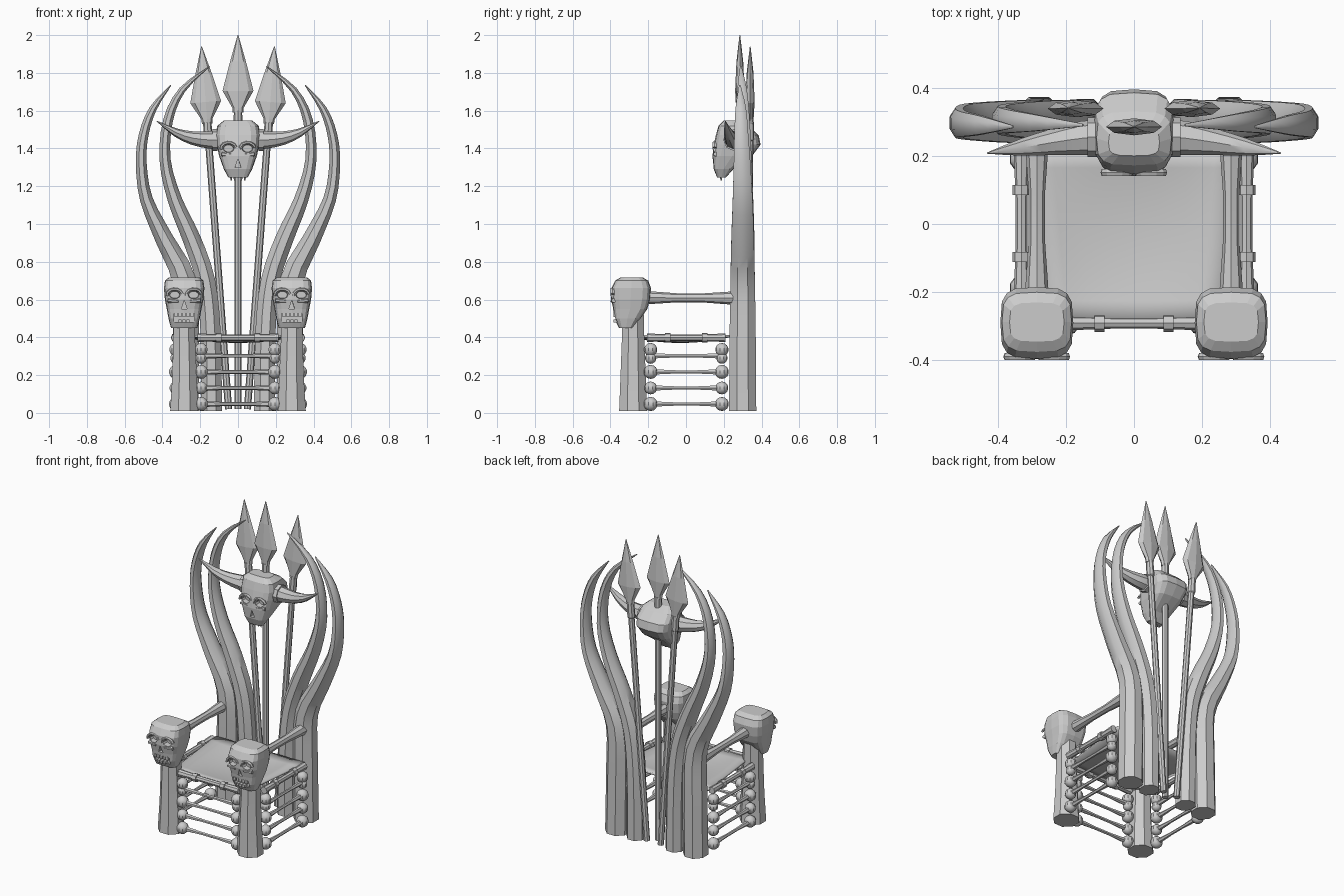
import bpy, bmesh, math
from mathutils import Vector

cube = bpy.data.objects.get("Cube")
if cube:
    bpy.data.objects.remove(cube, do_unlink=True)

GREY = (0.6, 0.6, 0.6, 1)
mat = bpy.data.materials.new("bone grey")
mat.use_nodes = True
mat.diffuse_color = GREY
mat.node_tree.nodes["Principled BSDF"].inputs["Base Color"].default_value = GREY


def finish(name, bm, smooth=30):
    bmesh.ops.recalc_face_normals(bm, faces=bm.faces)
    me = bpy.data.meshes.new(name)
    bm.to_mesh(me)
    bm.free()
    me.materials.append(mat)
    ob = bpy.data.objects.new(name, me)
    bpy.context.collection.objects.link(ob)
    bpy.ops.object.select_all(action='DESELECT')
    ob.select_set(True)
    bpy.context.view_layer.objects.active = ob
    if smooth:
        bpy.ops.object.shade_smooth_by_angle(angle=math.radians(smooth))
    return ob


def skin(bm, rings):
    """Bridge equal rings of points and cap both ends."""
    vs = [[bm.verts.new(p) for p in ring] for ring in rings]
    n = len(vs[0])
    for a, b in zip(vs, vs[1:]):
        for i in range(n):
            bm.faces.new((a[i], a[(i + 1) % n], b[(i + 1) % n], b[i]))
    bm.faces.new(vs[0])
    bm.faces.new(vs[-1])


def tube(bm, pts, sides=8, twist=0.0):
    """Sweep an ellipse along points of (x, y, z, radius, depth radius)."""
    rings = []
    for k, p in enumerate(pts):
        a, b = pts[max(k - 1, 0)], pts[min(k + 1, len(pts) - 1)]
        t = (Vector(b[:3]) - Vector(a[:3])).normalized()
        ref = Vector((0, 0, 1)) if abs(t.y) > 0.9 else Vector((0, 1, 0))
        u = ref.cross(t).normalized()
        v = t.cross(u)
        ring = []
        for i in range(sides):
            w = math.tau * i / sides + twist
            ring.append(Vector(p[:3]) + u * p[3] * math.cos(w) + v * p[-1] * math.sin(w))
        rings.append(ring)
    skin(bm, rings)


def smooth_path(pts, steps=3):
    """Catmull-Rom resampling of control points."""
    out = []
    for i in range(len(pts) - 1):
        p = [pts[max(i - 1, 0)], pts[i], pts[i + 1], pts[min(i + 2, len(pts) - 1)]]
        for s in range(steps):
            t = s / steps
            out.append(tuple(
                0.5 * (2 * b + (c - a) * t + (2 * a - 5 * b + 4 * c - d) * t * t
                       + (3 * b - a - 3 * c + d) * t ** 3) for a, b, c, d in zip(*p)))
    return out + [pts[-1]]


def bone(bm, a, b, r, flare, sides=8):
    """Bar that thickens towards both ends."""
    a, b = Vector(a), Vector(b)
    prof = ((0, flare), (0.12, flare * 0.9), (0.35, r), (0.65, r), (0.88, flare * 0.9), (1, flare))
    tube(bm, [(*a.lerp(b, t), q, q) for t, q in prof], sides)


def cut(ob, bm):
    cutter = finish("cutter", bm, 0)
    cutter.hide_render = True
    mod = ob.modifiers.new("cut", 'BOOLEAN')
    mod.operation, mod.solver, mod.object = 'DIFFERENCE', 'EXACT', cutter
    bpy.context.view_layer.objects.active = ob
    bpy.ops.object.modifier_apply(modifier="cut")
    bpy.data.objects.remove(cutter, do_unlink=True)


def box(bm, x, y, z, sx, sy, sz):
    for v in bmesh.ops.create_cube(bm, size=1)["verts"]:
        v.co = Vector((x + v.co.x * sx, y + v.co.y * sy, z + v.co.z * sz))


def skull(name, cx, sections, eye_z, nose_z, face_y, mouth_z=None):
    """Boxy skull from (z, front y, back y, half width) sections with a cut face."""
    bm = bmesh.new()
    rings = []
    for z, f, b, hw in sections:
        ring = []
        for i in range(16):
            c, s = math.cos(math.tau * i / 16), math.sin(math.tau * i / 16)
            ring.append((cx + hw * math.copysign(abs(c) ** 0.55, c),
                         (f + b) / 2 + (b - f) / 2 * math.copysign(abs(s) ** 0.55, s), z))
        rings.append(ring)
    skin(bm, rings)
    ob = finish(name, bm, 0)
    # eye sockets, nose and mouth
    bm = bmesh.new()
    for s in (-1, 1):
        x = cx + s * 0.05
        tube(bm, [(x, face_y - 0.05, eye_z, 0.034, 0.025), (x, face_y + 0.035, eye_z, 0.026, 0.019)], 10)
    skin(bm, [[(cx - w, y, nose_z - 0.02), (cx + w, y, nose_z - 0.02), (cx, y, nose_z + 0.025)]
              for y, w in ((face_y - 0.05, 0.017), (face_y + 0.03, 0.015))])
    if mouth_z:
        box(bm, cx, face_y, mouth_z, 0.11, 0.07, 0.045)
    cut(ob, bm)
    # brow rims and teeth
    bm = bmesh.new()
    for s in (-1, 1):
        arc = [math.radians(d) for d in range(10, 191, 30)]
        tube(bm, [(cx + s * 0.05 + 0.041 * math.cos(w), face_y + 0.004,
                   eye_z + 0.031 * math.sin(w), 0.008, 0.012) for w in arc], 6)
        tube(bm, [(cx + s * 0.085, face_y + 0.012, eye_z - 0.03, 0.012, 0.015),
                  (cx + s * 0.03, face_y + 0.004, eye_z - 0.034, 0.008, 0.012)], 6)
    if mouth_z:
        for i in range(5):
            x = cx + (i - 2) * 0.021
            box(bm, x, face_y + 0.022, mouth_z + 0.015, 0.016, 0.025, 0.02)
            if i % 4:
                box(bm, x, face_y + 0.022, mouth_z - 0.017, 0.016, 0.025, 0.016)
    else:
        for i in (-2, -1, 1, 2):
            tube(bm, [(cx + i * 0.018, face_y + 0.035, nose_z - 0.06, 0.008, 0.008),
                      (cx + i * 0.018, face_y + 0.04, nose_z - 0.09, 0.003, 0.003)], 6)
    finish(name + "_details", bm, 0)


# Four tusks forming the back
OUTER = [(.28, .3, .01, .076, .078), (.275, .3, .4, .075, .075), (.285, .3, .7, .068, .07),
         (.39, .3, .92, .052, .065), (.485, .3, 1.13, .037, .057), (.512, .297, 1.32, .031, .048),
         (.5, .293, 1.47, .028, .04), (.45, .29, 1.61, .021, .03), (.355, .285, 1.735, .003, .004)]
INNER = [(.14, .305, .01, .06, .066), (.145, .305, .42, .058, .066), (.172, .305, .7, .055, .064),
         (.245, .305, .92, .052, .062), (.335, .305, 1.13, .041, .055), (.386, .305, 1.34, .032, .046),
         (.37, .302, 1.55, .028, .038), (.295, .297, 1.71, .019, .027), (.15, .29, 1.835, .003, .004)]
for side, s in (("left", 1), ("right", -1)):
    for kind, path in (("outer", OUTER), ("inner", INNER)):
        bm = bmesh.new()
        tube(bm, smooth_path([(s * p[0], *p[1:]) for p in path]), 8, math.pi / 8)
        finish(f"{side}_{kind}_tusk", bm, 40)

# Three spears
for name, foot, tip in (("middle", (0, .285, .02), (0, .285, 2)),
                        ("left", (.05, .33, .02), (.193, .34, 1.94)),
                        ("right", (-.05, .33, .02), (-.193, .34, 1.94))):
    foot, tip = Vector(foot), Vector(tip)
    length = (tip - foot).length
    at = lambda d: foot.lerp(tip, 1 - d / length)
    bm = bmesh.new()
    tube(bm, [(*at(d), r, r) for d, r in ((length, .019), (.5, .019), (.495, .024), (.4, .022))], 8)
    tube(bm, [(*at(d), w, h) for d, w, h in
              ((.41, .028, .018), (.385, .03, .02), (.295, .082, .025), (.14, .042, .018), (0, .002, .002))], 8)
    finish(name + "_spear", bm, 0)

# Horned skull on the backrest
skull("horned_skull", 0,
      [(1.245, .165, .21, .05), (1.29, .147, .25, .075), (1.36, .14, .35, .1), (1.42, .147, .395, .113),
       (1.47, .158, .385, .118), (1.52, .172, .33, .11), (1.548, .2, .28, .075)], 1.4, 1.32, .147)
for side, s in (("left", 1), ("right", -1)):
    bm = bmesh.new()
    tube(bm, smooth_path([(s * x, y, z, r, d) for x, y, z, r, d in
         ((.09, .255, 1.445, .05, .05), (.15, .252, 1.445, .046, .05), (.24, .24, 1.455, .036, .038),
          (.33, .225, 1.485, .022, .025), (.43, .208, 1.545, .002, .002))], 2), 8)
    tube(bm, [(s * x, .255, 1.445, .058, .058) for x in (.108, .136)], 8)
    finish(side + "_horn", bm, 40)

for side, s in (("left", 1), ("right", -1)):
    # Front posts
    bm = bmesh.new()
    tube(bm, [(s * .285, -.28, .01, .08, .08), (s * .283, -.28, .2, .07, .072),
              (s * .285, -.28, .4, .062, .064), (s * .285, -.28, .56, .06, .06)], 8, math.pi / 8)
    finish(side + "_post", bm, 30)
    # Post skulls
    skull(side + "_post_skull", s * .285,
          [(.45, -.355, -.28, .07), (.5, -.38, -.24, .083), (.55, -.386, -.205, .092), (.6, -.396, -.19, .102),
           (.66, -.395, -.185, .107), (.7, -.375, -.2, .102), (.718, -.345, -.23, .08)],
          .625, .57, -.393, .503)
    # Armrests
    bm = bmesh.new()
    bone(bm, (s * .285, -.21, .61), (s * .285, .25, .608), .024, .035)
    finish(side + "_armrest", bm, 40)


def lattice(name, a, b):
    """Seat rail with collars, thin bars and stacked balls between two floor points."""
    a, b = Vector(a), Vector(b)
    up = lambda p, z: (p.x, p.y, z)
    d = (b - a).normalized()
    bm = bmesh.new()
    bone(bm, up(a - d * .02, .398), up(b + d * .02, .398), .017, .023)
    for t in (.24, .76):
        c = a.lerp(b, t)
        tube(bm, [(*up(c + d * o, .398), .026, .026) for o in (-.015, .015)], 8)
    finish(name + "_rail", bm, 30)
    bm = bmesh.new()
    for z in (.047, .132, .217, .302):
        bone(bm, up(a, z), up(b, z), .01, .016, 6)
    finish(name + "_bars", bm, 30)
    bm = bmesh.new()
    for p in (a, b):
        for z, r in ((.047, .037), (.132, .034), (.217, .037), (.29, .03), (.335, .035)):
            for v in bmesh.ops.create_uvsphere(bm, u_segments=10, v_segments=7, radius=r)["verts"]:
                v.co += Vector(up(p, z))
    finish(name + "_balls", bm, 30)


lattice("front", (-.195, -.29, 0), (.195, -.29, 0))
lattice("left", (.33, -.187, 0), (.33, .19, 0))
lattice("right", (-.33, -.187, 0), (-.33, .19, 0))

# Sagging seat skin
bm = bmesh.new()
bmesh.ops.create_grid(bm, x_segments=8, y_segments=8, size=1)
for v in bm.verts:
    x, y = v.co.x, v.co.y
    sag = (1 - x * x) * (1 - y * y)
    v.co = Vector((x * (.32 - .06 * (1 - y) * .5), -.03 + y * .26, .412 - .03 * sag))
seat = finish("seat", bm, 60)
solid = seat.modifiers.new("thickness", 'SOLIDIFY')
solid.thickness = .012
